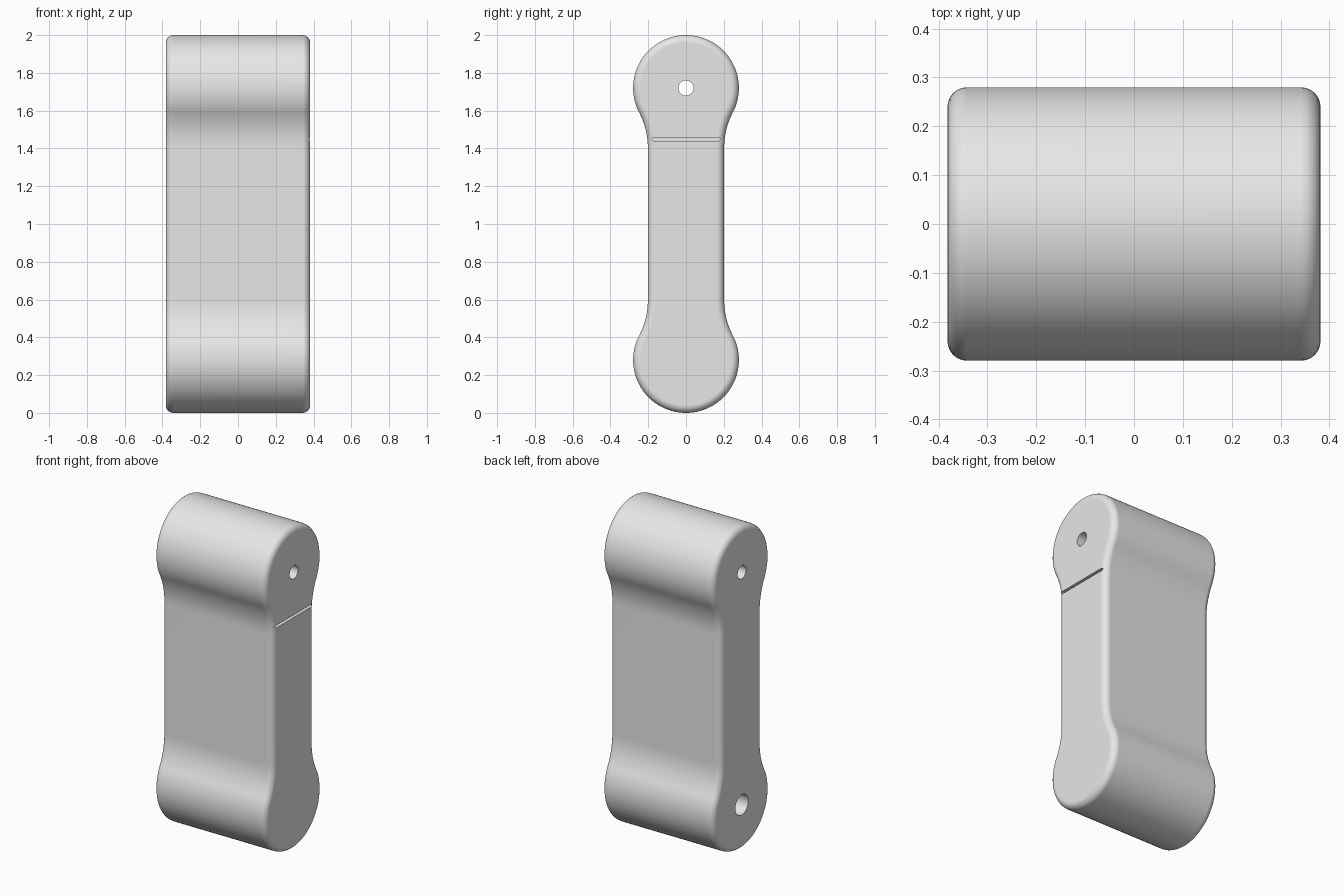
import bpy, bmesh, math
from mathutils import Matrix, Vector

cube = bpy.data.objects.get("Cube")
if cube:
    bpy.data.objects.remove(cube, do_unlink=True)

HALF_X = 0.382   # half width of the block
LOBE = 0.28      # radius of the rounded ends
WAIST = 0.202    # half depth of the straight middle
FILLET = 0.4     # radius blending the lobes into the middle
TOP_Z = 2 - LOBE

grey = bpy.data.materials.new("light_grey")
grey.use_nodes = True
colour = (0.8, 0.8, 0.8, 1)
grey.diffuse_color = colour
grey.node_tree.nodes["Principled BSDF"].inputs["Base Color"].default_value = colour


def make_object(name, bm):
    bmesh.ops.recalc_face_normals(bm, faces=bm.faces)
    mesh = bpy.data.meshes.new(name)
    bm.to_mesh(mesh)
    bm.free()
    mesh.materials.append(grey)
    obj = bpy.data.objects.new(name, mesh)
    bpy.context.collection.objects.link(obj)
    return obj


def prism(name, outline, x0, x1):
    """Extrude a closed (y, z) outline from x0 to x1."""
    bm = bmesh.new()
    face = bm.faces.new([bm.verts.new((x0, y, z)) for y, z in outline])
    new = bmesh.ops.extrude_face_region(bm, geom=[face])["geom"]
    verts = [v for v in new if isinstance(v, bmesh.types.BMVert)]
    bmesh.ops.translate(bm, verts=verts, vec=(x1 - x0, 0, 0))
    return make_object(name, bm)


def arc(cy, cz, r, a0, a1, n):
    return [(cy + r * math.cos(a0 + (a1 - a0) * i / n),
             cz + r * math.sin(a0 + (a1 - a0) * i / n)) for i in range(n + 1)]


# Quarter outline: half of the lower lobe, then the tangent fillet
rise = math.sqrt((LOBE + FILLET) ** 2 - (WAIST + FILLET) ** 2)
tilt = math.atan2(rise, WAIST + FILLET)
quarter = arc(0, LOBE, LOBE, -math.pi / 2, tilt, 36)
quarter += arc(WAIST + FILLET, LOBE + rise, FILLET, math.pi + tilt, math.pi, 12)[1:]
side = quarter + [(y, 2 - z) for y, z in reversed(quarter)]
outline = side + [(-y, z) for y, z in reversed(side[1:-1])]

# Main body with rounded rims
body = prism("handle_body", outline, -HALF_X, HALF_X)
bevel = body.modifiers.new("rim_round", "BEVEL")
bevel.width = 0.04
bevel.segments = 6
bevel.limit_method = "ANGLE"
bevel.angle_limit = math.radians(60)

# Cutters: through hole, blind hole in the -x face, slot in the +x face
circle = 2 * math.pi
slot_r = 0.008
slot = (arc(0.172, 1.448, slot_r, -math.pi / 2, math.pi / 2, 8)
        + arc(-0.172, 1.448, slot_r, math.pi / 2, 3 * math.pi / 2, 8))
cutters = [
    prism("upper_hole_cutter", arc(0, TOP_Z, 0.041, 0, circle, 32)[:-1], -0.5, 0.5),
    prism("lower_hole_cutter", arc(0, LOBE, 0.063, 0, circle, 40)[:-1], -0.5, -HALF_X + 0.15),
    prism("slot_cutter", slot, HALF_X - 0.02, 0.5),
]
for cutter in cutters:
    cutter.hide_render = True
    cut = body.modifiers.new(cutter.name, "BOOLEAN")
    cut.operation = "DIFFERENCE"
    cut.solver = "EXACT"
    cut.object = cutter

# Apply the cuts, drop the cutters and shade smooth with crisp hole edges
bpy.ops.object.select_all(action="DESELECT")
body.select_set(True)
bpy.context.view_layer.objects.active = body
for name in [m.name for m in body.modifiers]:
    bpy.ops.object.modifier_apply(modifier=name)
for cutter in cutters:
    bpy.data.objects.remove(cutter, do_unlink=True)
bpy.ops.object.shade_smooth_by_angle(angle=math.radians(30))
weighted = body.modifiers.new("flat_face_normals", "WEIGHTED_NORMAL")
weighted.keep_sharp = True
